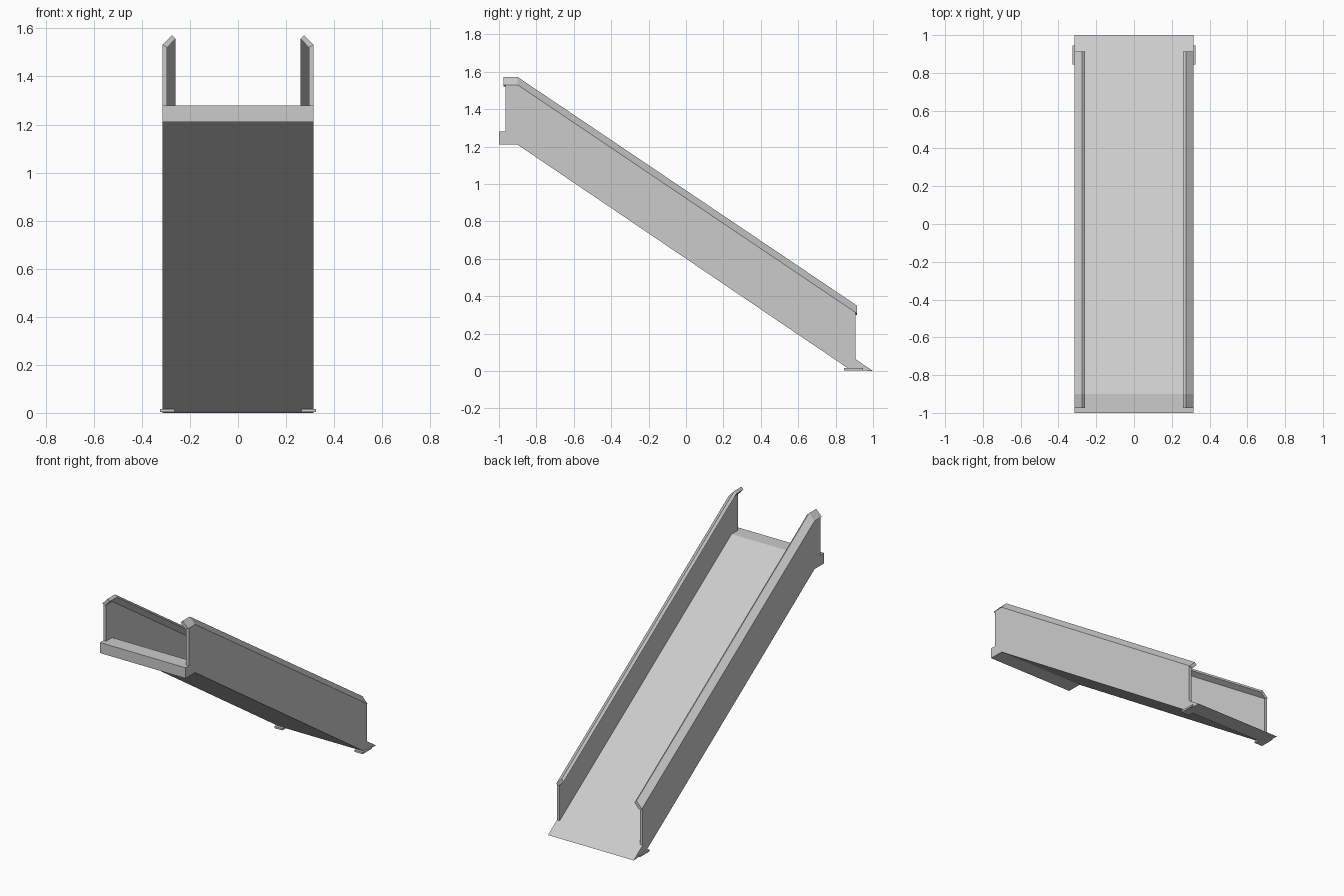
import bpy
import bmesh

cube = bpy.data.objects.get("Cube")
if cube:
    bpy.data.objects.remove(cube, do_unlink=True)

metal = bpy.data.materials.new("light grey metal")
metal.use_nodes = True
grey = (0.6, 0.6, 0.6, 1)
metal.diffuse_color = grey
metal.node_tree.nodes["Principled BSDF"].inputs["Base Color"].default_value = grey

BEND_Y, TOP_Z, TOE_Y = -0.9, 1.28, 1.0


def deck_z(y):
    """Height of the walking surface: a flat landing, then a straight slope."""
    return TOP_Z * min(1, (TOE_Y - y) / (TOE_Y - BEND_Y))


def loft(name, rings, mirrored=False):
    """Join matching rings of points into a closed solid."""
    bm = bmesh.new()
    loops = [[bm.verts.new(p) for p in ring] for ring in rings]
    n = len(loops[0])
    for a, b in zip(loops, loops[1:]):
        for i in range(n):
            j = (i + 1) % n
            bm.faces.new((a[i], a[j], b[j], b[i]))
    bm.faces.new(loops[0])
    bm.faces.new(loops[-1])
    bmesh.ops.recalc_face_normals(bm, faces=bm.faces)
    mesh = bpy.data.meshes.new(name)
    bm.to_mesh(mesh)
    bm.free()
    mesh.materials.append(metal)
    obj = bpy.data.objects.new(name, mesh)
    bpy.context.collection.objects.link(obj)
    if mirrored:
        obj.modifiers.new("Mirror", 'MIRROR')
    return obj


def along_slope(name, section, stations):
    """Sweep an (x, height above deck) section down the ramp, on both sides."""
    loft(name, [[(x, y, deck_z(y) + h) for x, h in section] for y in stations], True)


# Landing and sloping deck
profile = [(-1, 1.21), (-1, TOP_Z), (BEND_Y, TOP_Z), (TOE_Y, 0),
           (0.88, 0.005), (BEND_Y, 1.21)]
loft("ramp_deck", [[(x, y, z) for y, z in profile] for x in (-0.315, 0.315)])

# Upright side walls
along_slope("side_walls", [(0.295, 0), (0.315, 0), (0.315, 0.25), (0.295, 0.245)],
            (-0.965, BEND_Y, 0.905))

# Lips folded inward along the top of the walls
along_slope("wall_lips", [(0.315, 0.25), (0.275, 0.292), (0.26, 0.277), (0.295, 0.24)],
            (-0.975, BEND_Y, 0.913))

# Flat feet under the toe
foot = [(0.265, 0.845), (0.325, 0.845), (0.325, 0.945), (0.265, 0.945)]
loft("ground_feet", [[(x, y, z) for x, y in foot] for z in (0.004, 0.016)], True)
